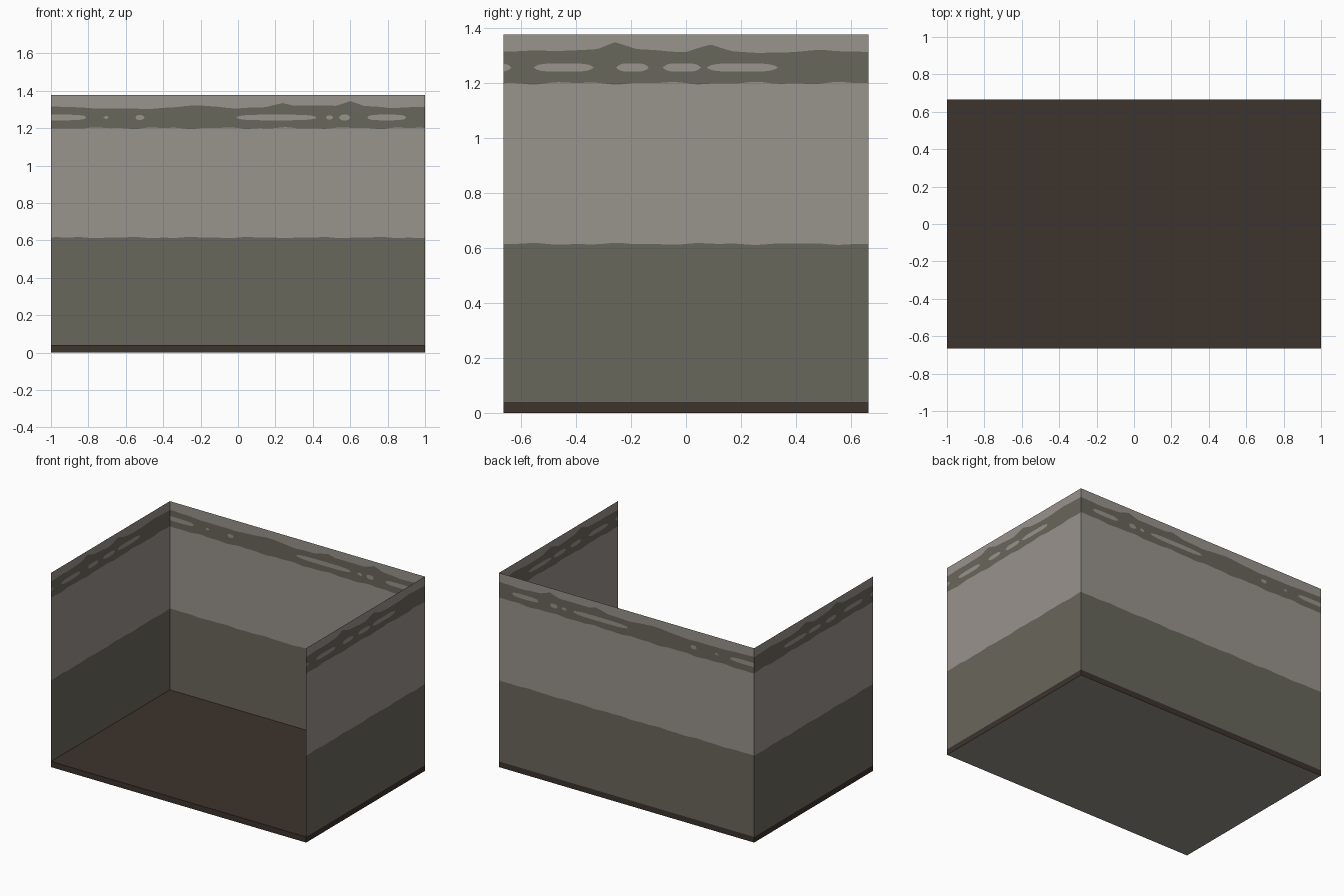
import bpy, bmesh, math

if "Cube" in bpy.data.objects:
    bpy.data.objects.remove(bpy.data.objects["Cube"])

W, D, H, T = 1.0, 0.665, 1.377, 0.04   # half width, half depth, wall height, floor thickness


def material(name, hexa):
    m = bpy.data.materials.new(name)
    c = [int(hexa[i:i + 2], 16) / 255 for i in (0, 2, 4)]
    m.diffuse_color = [v / 12.92 if v <= 0.04045 else ((v + 0.055) / 1.055) ** 2.4 for v in c] + [1]
    m.use_nodes = True
    m.node_tree.nodes["Principled BSDF"].inputs["Base Color"].default_value = m.diffuse_color
    return m


plaster = material("pale plaster", "99938C")
olive = material("olive paint", "69675B")
brown = material("dark brown floor", "3C332D")


def finish(name, bm, mats):
    me = bpy.data.meshes.new(name)
    bm.to_mesh(me)
    bm.free()
    for m in mats:
        me.materials.append(m)
    ob = bpy.data.objects.new(name, me)
    bpy.context.collection.objects.link(ob)


def lerp(pts, u):
    for (a, za), (b, zb) in zip(pts, pts[1:]):
        if u <= b:
            return za + (zb - za) * (u - a) / (b - a)
    return pts[-1][1]


def spot_half_height(spots, u):
    for a, b in spots:
        if a < u < b:
            s = abs(2 * (u - a) / (b - a) - 1)
            return min(0.015, (b - a) * 0.25) * (1 - s ** 4) ** 0.5
    return 0.0


# Painted wall: stacked strips with wavy borders and worn patches in the upper stripe
def wall(name, half, place, top_line, spots):
    bm = bmesh.new()
    n = int(half * 200)
    cols = []
    for i in range(n + 1):
        u = -half + 2 * half * i / n
        ripple = 0.003 * math.sin(u * 19) + 0.002 * math.sin(u * 43)
        h = spot_half_height(spots, u)
        levels = [T, 0.615 + ripple * 0.7, 1.2 - ripple, 1.257 - h, 1.257 + h,
                  lerp(top_line, u) + ripple * 0.4, H]
        cols.append([bm.verts.new(place(u, z)) for z in levels])
    colours = [1, 0, 1, 0, 1, 0]
    for a, b in zip(cols, cols[1:]):
        for k, c in enumerate(colours):
            f = bm.faces.new((a[k], b[k], b[k + 1], a[k + 1]))
            f.material_index = c
    bmesh.ops.remove_doubles(bm, verts=bm.verts, dist=1e-5)
    finish(name, bm, [plaster, olive])


back_top = [(-1, 1.315), (-.7, 1.305), (-.5, 1.302), (-.2, 1.322), (0, 1.305), (.15, 1.312),
            (.24, 1.336), (.3, 1.32), (.52, 1.32), (.6, 1.345), (.67, 1.32), (.8, 1.308), (1, 1.315)]
back_spots = [(-1.1, -.81), (-.72, -.69), (-.55, -.5), (-.01, .42), (.47, .51), (.54, .6), (.69, .9)]
side_top = [(-D, 1.315), (-.4, 1.32), (-.32, 1.325), (-.26, 1.347), (-.18, 1.325), (0, 1.313),
            (.09, 1.34), (.17, 1.315), (.35, 1.31), (.5, 1.321), (D, 1.313)]
side_spots = [(-.75, -.64), (-.55, -.34), (-.25, -.14), (-.08, .05), (.08, .33)]

wall("back_wall", W, lambda u, z: (u, D, z), back_top, back_spots)
for name, x in (("right_wall", W), ("left_wall", -W)):
    wall(name, D, lambda u, z, x=x: (x, u, z), side_top, side_spots)

# Floor slab with a pale underside
bm = bmesh.new()
bmesh.ops.create_cube(bm, size=1)
for v in bm.verts:
    v.co = (v.co.x * 2 * W, v.co.y * 2 * D, (v.co.z + 0.5) * T)
bm.normal_update()
for f in bm.faces:
    f.material_index = 1 if f.normal.z < -0.5 else 0
finish("floor", bm, [brown, plaster])
